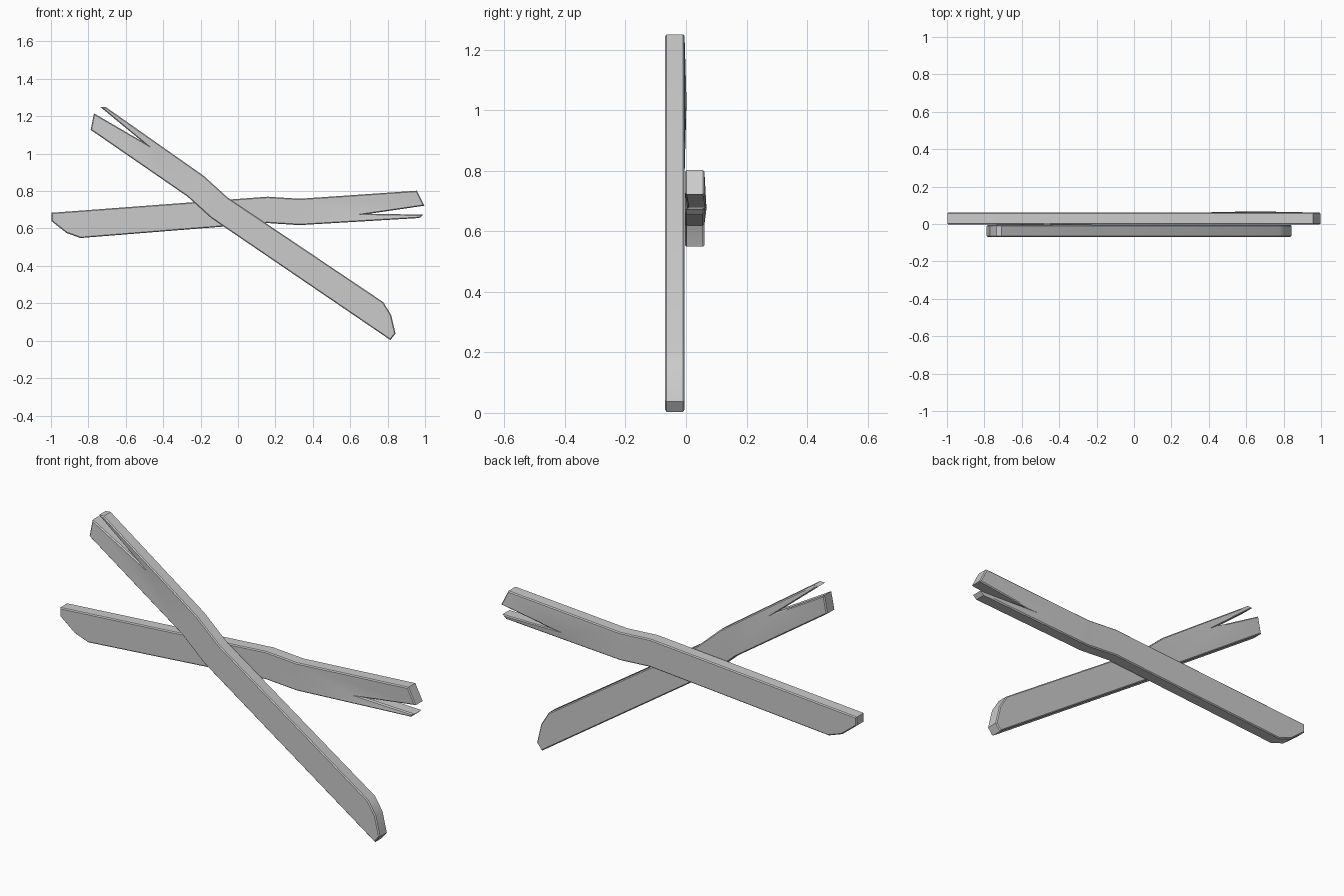
import bpy, bmesh
from math import radians
from mathutils import Matrix, Vector

if "Cube" in bpy.data.objects:
    bpy.data.objects.remove(bpy.data.objects["Cube"])

# Plank outline in x,z: clipped end at left, kinked middle, split end at right
OUTLINE = [(-.998, .684), (.158, .770), (.329, .759), (.956, .802), (.997, .722),
           (.703, .679), (.990, .674), (.970, .656), (.329, .618), (.158, .629),
           (-.842, .549), (-.917, .576), (-.998, .640)]
NOTCH = 5
PANELS = [(0, 1, 9, 10, 11, 12), (1, 2, 8, 9), (2, 3, 4, 5), (2, 5, 8), (5, 6, 7, 8)]
HALF = 0.032


def plank(name, y, transform):
    bm = bmesh.new()
    sides = []
    for s in (-HALF, HALF):
        # the wood bulges backward slightly at the root of the split
        sides.append([bm.verts.new((x, s + (.008 if i == NOTCH else 0), z))
                      for i, (x, z) in enumerate(OUTLINE)])
    front, back = sides
    broad = []
    for p in PANELS:
        broad.append(bm.faces.new([front[i] for i in p]))
        broad.append(bm.faces.new([back[i] for i in reversed(p)]))
    n = len(OUTLINE)
    for i in range(n):
        j = (i + 1) % n
        bm.faces.new((front[i], front[j], back[j], back[i]))
    bmesh.ops.recalc_face_normals(bm, faces=bm.faces)
    # soften the rim of both broad faces
    rim = [e for e in bm.edges if sum(f in broad for f in e.link_faces) == 1]
    bmesh.ops.bevel(bm, geom=rim, offset=.005, segments=1, profile=.5,
                    affect='EDGES', clamp_overlap=True)
    bm.transform(Matrix.Translation((0, y, 0)) @ transform)
    me = bpy.data.meshes.new(name)
    bm.to_mesh(me)
    bm.free()
    ob = bpy.data.objects.new(name, me)
    bpy.context.collection.objects.link(ob)
    bpy.ops.object.select_all(action='DESELECT')
    ob.select_set(True)
    bpy.context.view_layer.objects.active = ob
    bpy.ops.object.shade_smooth_by_angle(angle=radians(30))


# Back plank, almost level
plank("back_plank", .029, Matrix.Identity(4))

# Front plank: same board swung round so the split end points up and left
pivot = Matrix.Translation((-Vector((-.997, 0, .684))))
swing = Matrix.Rotation(radians(-141.5), 4, 'Y')
plank("front_plank", -.037, Matrix.Translation((.814, 0, .004)) @ swing @ pivot)
